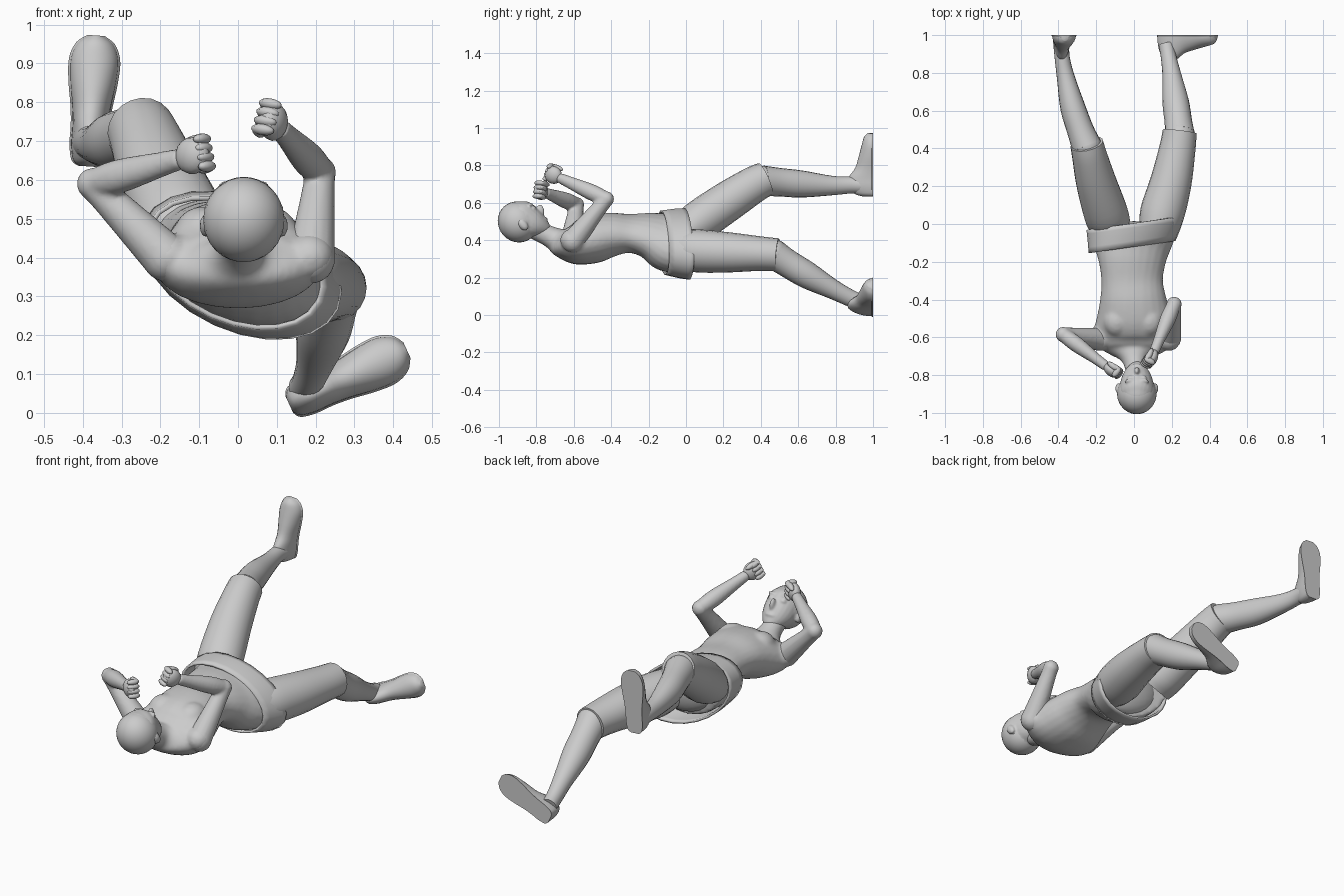
import bpy, bmesh, math
from mathutils import Vector, Matrix

if "Cube" in bpy.data.objects:
    bpy.data.objects.remove(bpy.data.objects["Cube"])

V = Vector


def finish(name, bm, angle=50, voxel=0, relax=3):
    bmesh.ops.recalc_face_normals(bm, faces=bm.faces)
    me = bpy.data.meshes.new(name)
    bm.to_mesh(me)
    bm.free()
    ob = bpy.data.objects.new(name, me)
    bpy.context.collection.objects.link(ob)
    bpy.ops.object.select_all(action='DESELECT')
    ob.select_set(True)
    bpy.context.view_layer.objects.active = ob
    if voxel:  # blend overlapping shapes into one skin
        m = ob.modifiers.new("blend", 'REMESH')
        m.mode, m.voxel_size, m.use_smooth_shade = 'VOXEL', voxel, True
        m = ob.modifiers.new("relax", 'SMOOTH')
        m.factor, m.iterations = .5, relax
    else:
        bpy.ops.object.shade_smooth_by_angle(angle=math.radians(angle))
    return ob


def smooth_keys(keys, n):
    """Catmull-Rom through the key tuples."""
    out = []
    for i in range(len(keys) - 1):
        p = [keys[max(0, min(len(keys) - 1, i + k))] for k in (-1, 0, 1, 2)]
        for j in range(n):
            t = j / n
            out.append([0.5 * (2 * b + (c - a) * t + (2 * a - 5 * b + 4 * c - d) * t * t
                               + (3 * b - a - 3 * c + d) * t ** 3) for a, b, c, d in zip(*p)])
    return out + [list(keys[-1])]


def loft(bm, keys, side=V((1, 0, 0)), normal=None, n=4, seg=24, caps=True, floor=False):
    """keys: x, y, z, half width, half depth, roll in degrees about y."""
    ks = smooth_keys([tuple(k) + (0,) * (6 - len(k)) for k in keys], n)
    pts = [V(k[:3]) for k in ks]
    rings = []
    for i, k in enumerate(ks):
        t = normal or (pts[min(i + 1, len(pts) - 1)] - pts[max(i - 1, 0)])
        t = t.normalized()
        s = Matrix.Rotation(math.radians(k[5]), 3, 'Y') @ side
        x = (s - t * s.dot(t)).normalized()
        y = t.cross(x)
        ring = []
        for j in range(seg):
            a = 2 * math.pi * j / seg
            p = pts[i] + x * (k[3] * math.cos(a)) + y * (k[4] * math.sin(a))
            if floor:
                p.y = min(p.y, 1.0)
            ring.append(bm.verts.new(p))
        rings.append(ring)
    for r0, r1 in zip(rings, rings[1:]):
        for j in range(seg):
            bm.faces.new((r0[j], r0[(j + 1) % seg], r1[(j + 1) % seg], r1[j]))
    if caps:
        bm.faces.new(rings[0])
        bm.faces.new(rings[-1])


def blob(bm, c, x, y, z, r, seg=16):
    """Ellipsoid with axes x, y, z and radii r."""
    m = Matrix.Identity(4)
    for i, (a, k) in enumerate(zip((x, y, z), r)):
        a = V(a).normalized() * k
        for j in range(3):
            m[j][i] = a[j]
    m.translation = V(c)
    bmesh.ops.create_uvsphere(bm, u_segments=seg, v_segments=seg // 2 + 2, radius=1, matrix=m)


X, Y, Z = V((1, 0, 0)), V((0, 1, 0)), V((0, 0, 1))

# torso and neck, twisting from hips to shoulders
bm = bmesh.new()
loft(bm, [(0, -.03, .385, .235, .145, 24), (-.01, -.11, .395, .215, .146, 23),
          (-.01, -.2, .425, .183, .118, 17), (-.01, -.3, .436, .165, .102, 10),
          (-.005, -.4, .43, .177, .118, 5), (0, -.5, .405, .2, .13, 1),
          (0, -.59, .38, .215, .112, 0), (0, -.66, .385, .18, .082, 0),
          (0, -.70, .405, .085, .064, 0), (.005, -.75, .43, .056, .055, 0),
          (.01, -.83, .465, .052, .052, 0)])
for sx in (-.09, .08):
    blob(bm, (sx, -.515, .462), X, Y, Z, (.075, .085, .07), 20)
for sx in (-.18, .185):
    blob(bm, (sx, -.605, .40), X, Y, Z, (.064, .068, .062), 20)
finish("torso", bm, voxel=.01, relax=6)

# open hem band round the hips
bm = bmesh.new()
loft(bm, [(-.01, -.122, .387, .245, .154, 24), (.002, -.05, .383, .264, .166, 24),
          (.008, .005, .38, .277, .17, 24)], normal=V((-.14, 1, 0)), caps=False, n=2)
hem = finish("hem_band", bm)
mod = hem.modifiers.new("thickness", 'SOLIDIFY')
mod.thickness = .012

# head with chin, face and short hair
bm = bmesh.new()
f, u = V((0, .75, .66)).normalized(), V((0, -.66, .75)).normalized()
c = V((.015, -.88, .5))
loft(bm, [(*(c + u * s + f * d), w, h) for s, d, w, h in
          [(-.13, .064, .02, .025), (-.118, .055, .042, .045), (-.075, .03, .074, .08),
           (-.02, .012, .09, .1), (.05, .0, .09, .1), (.09, -.01, .06, .07)]], normal=u)
blob(bm, c - Y * .01, X, u, f, (.1, .11, .106), 28)
for s in (-1, 1):
    blob(bm, c + X * s * .098 - u * .02 - f * .005, X, u, f, (.016, .034, .022), 12)
    blob(bm, c + X * s * .034 + u * .01 + f * .095, X, u, f, (.02, .012, .014), 12)
    blob(bm, c + X * s * .036 + u * .034 + f * .092, X, u, f, (.03, .01, .016), 12)
blob(bm, c - u * .025 + f * .115, X, u + f * .35, f, (.014, .034, .022), 12)
blob(bm, c - u * .076 + f * .102, X, u, f, (.03, .012, .014), 12)
finish("head", bm, voxel=.006, relax=3)
bm = bmesh.new()
blob(bm, c + V((0, -.015, 0)) - f * .004, X, u, f, (.105, .112, .106), 28)
bmesh.ops.bisect_plane(bm, geom=bm.verts[:] + bm.edges[:] + bm.faces[:], clear_outer=True,
                       plane_co=c + f * .045 + u * .03, plane_no=f - u * .45)
finish("hair", bm)


# arms: shoulder, elbow and wrist, ending in a fist
def arm(side, sh, el, wr, stack, curl):
    bm = bmesh.new()
    sh, el, wr = V(sh), V(el), V(wr)
    loft(bm, [(*sh, .062, .062), (*sh.lerp(el, .35), .053, .053), (*sh.lerp(el, .8), .042, .042),
              (*el, .04, .04)], side=Y if side == "left" else X, seg=16)
    loft(bm, [(*el, .037, .037), (*el.lerp(wr, .3), .044, .042), (*el.lerp(wr, .75), .033, .03),
              (*wr, .027, .027)], side=Z, seg=16)
    blob(bm, sh, X, Y, Z, (.062, .062, .062), 20)
    blob(bm, el, X, Y, Z, (.041, .041, .041))
    finish(side + "_arm", bm, voxel=.008, relax=3)
    bm = bmesh.new()
    d = (wr - el).normalized()
    k = (V(stack) - d * d.dot(V(stack))).normalized()
    q = d.cross(k)
    if q.dot(V(curl)) < 0:
        q = -q
    p = wr + d * .035
    blob(bm, p, d, k, q, (.05, .048, .032))
    for i in range(4):
        o = p + k * (.036 - .024 * i)
        blob(bm, o + d * .034 + q * .008, d, k, q, (.017, .0145, .032), 12)
        blob(bm, o + d * .018 + q * .026, d, k, q, (.03, .0145, .014), 12)
    blob(bm, p + k * .04 + q * .022, d, k, q, (.036, .014, .015), 12)
    finish(side + "_fist", bm)


arm("left", (-.185, -.61, .40), (-.375, -.585, .59), (-.145, -.755, .655), (0, 0, 1), (1, .5, 0))
arm("right", (.188, -.605, .395), (.212, -.425, .62), (.105, -.68, .735), (0, -.3, 1), (-1, 0, 0))


# legs: trouser tube, bare shin, shoe with its sole on the y = 1 plane
def leg(side, thigh, shin, heel, toe):
    bm = bmesh.new()
    loft(bm, thigh, seg=20)
    finish(side + "_trouser_leg", bm)
    bm = bmesh.new()
    blob(bm, shin[0][:3], X, Y, Z, (.08, .08, .08), 20)
    loft(bm, shin, seg=20)
    finish(side + "_shin", bm)
    bm = bmesh.new()
    heel, toe = V((heel[0], 1, heel[1])), V((toe[0], 1, toe[1]))
    d = (toe - heel).normalized()
    L = (toe - heel).length
    prof = [(0, .02, .06), (.04, .038, .1), (.16, .046, .135), (.3, .046, .13), (.45, .05, .095),
            (.65, .06, .075), (.82, .062, .06), (.94, .046, .048), (1, .018, .03)]
    lat = d.cross(Y)
    loft(bm, [(*(heel + d * L * t), w, h) for t, w, h in prof], side=lat, normal=d, floor=True)
    loft(bm, [(*(heel + d * L * t), w + .004, .02) for t, w, h in prof], side=lat,
         normal=d, floor=True)
    finish(side + "_shoe", bm)


leg("left",
    [(-.13, -.0, .445, .112, .09), (-.15, .06, .495, .118, .11), (-.2, .22, .605, .107, .108),
     (-.235, .36, .695, .093, .098), (-.25, .425, .727, .088, .092)],
    [(-.25, .41, .717, .08, .082), (-.285, .5, .71, .071, .076), (-.325, .62, .70, .066, .072),
     (-.362, .78, .692, .047, .052), (-.38, .88, .695, .04, .045), (-.385, .95, .695, .042, .045)],
    (-.388, .635), (-.365, .972))
leg("right",
    [(.125, -.03, .355, .1, .105), (.15, .06, .343, .118, .115), (.195, .22, .335, .11, .108),
     (.23, .4, .328, .096, .092), (.242, .49, .322, .09, .088)],
    [(.243, .47, .325, .08, .08), (.235, .54, .278, .073, .075), (.22, .65, .212, .07, .072),
     (.2, .79, .135, .05, .052), (.182, .89, .085, .041, .045), (.172, .95, .065, .042, .042)],
    (.132, .022), (.435, .162))

# crotch fill between the thighs
bm = bmesh.new()
blob(bm, (0, -.045, .385), (.91, 0, -.41), Y, (.41, 0, .91), (.2, .06, .125), 20)
finish("seat_of_trousers", bm)
